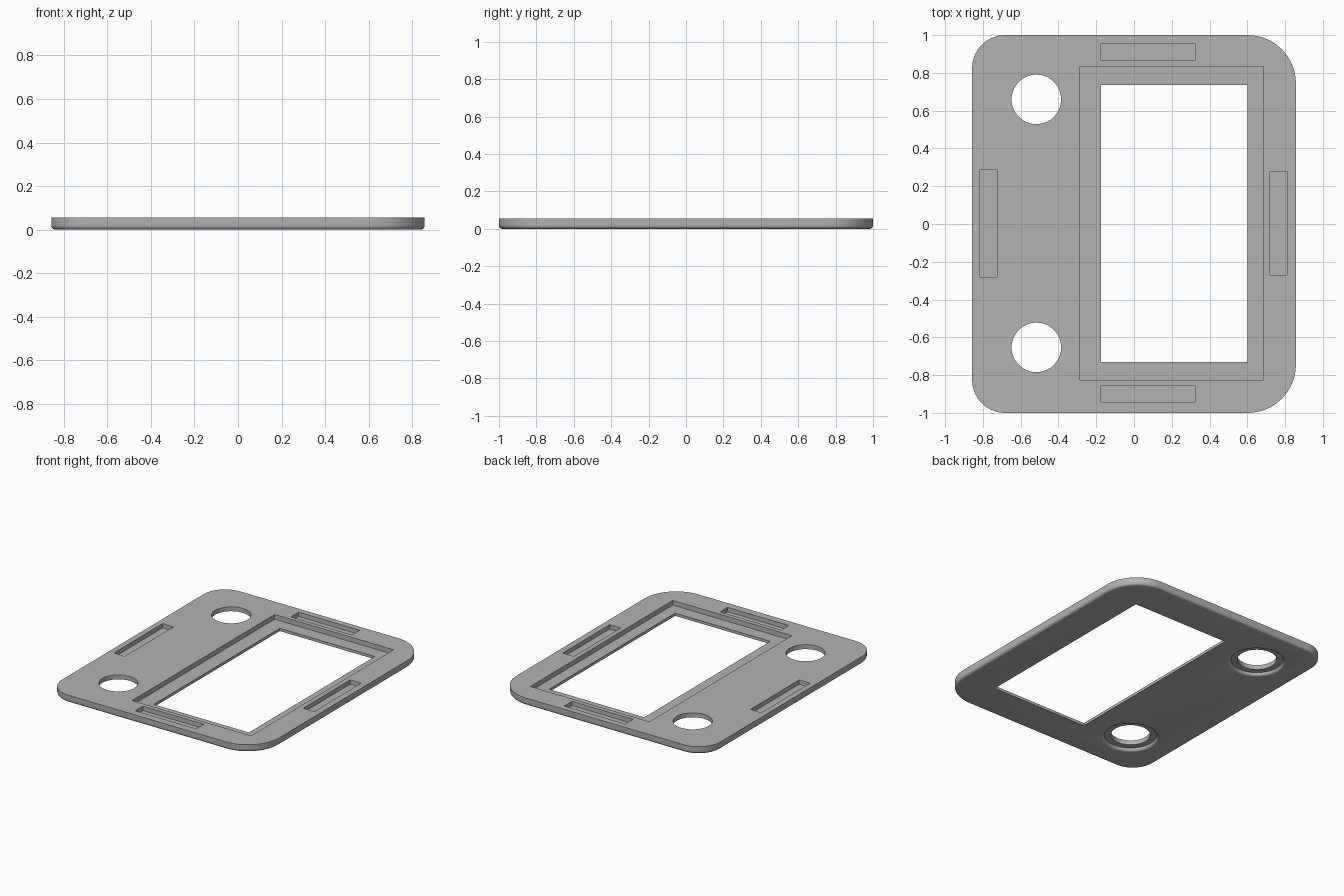
import bpy, bmesh, math

if "Cube" in bpy.data.objects:
    bpy.data.objects.remove(bpy.data.objects["Cube"])

H = 0.055          # plate thickness
FILLET = 0.02      # rounding of the lower edge
HX, HY = 0.857, 1.0

grey = bpy.data.materials.new("plain grey")
grey.diffuse_color = (0.45, 0.45, 0.45, 1)
grey.use_nodes = True
grey.node_tree.nodes["Principled BSDF"].inputs["Base Color"].default_value = grey.diffuse_color


def finish(name, bm):
    bmesh.ops.recalc_face_normals(bm, faces=bm.faces)
    me = bpy.data.meshes.new(name)
    bm.to_mesh(me)
    bm.free()
    ob = bpy.data.objects.new(name, me)
    me.materials.append(grey)
    bpy.context.collection.objects.link(ob)
    return ob


def skin(name, rings):
    """Closed solid through a stack of equal-length point rings."""
    bm = bmesh.new()
    loops = [[bm.verts.new(p) for p in ring] for ring in rings]
    n = len(loops[0])
    for a, b in zip(loops, loops[1:]):
        for i in range(n):
            j = (i + 1) % n
            bm.faces.new((a[i], a[j], b[j], b[i]))
    bm.faces.new(loops[0][::-1])
    bm.faces.new(loops[-1])
    return finish(name, bm)


def outline(inset, z, seg=16):
    """Rounded rectangle with larger corners on the right."""
    pts = []
    for k, (sx, sy, r) in enumerate([(1, 1, 0.255), (-1, 1, 0.175),
                                     (-1, -1, 0.175), (1, -1, 0.255)]):
        for i in range(seg + 1):
            a = math.pi / 2 * (k + i / seg)
            pts.append((sx * (HX - r) + (r - inset) * math.cos(a),
                        sy * (HY - r) + (r - inset) * math.sin(a), z))
    return pts


def circle(cx, cy, r, z, seg=64):
    return [(cx + r * math.cos(2 * math.pi * i / seg),
             cy + r * math.sin(2 * math.pi * i / seg), z) for i in range(seg)]


def box(name, x0, x1, y0, y1, z0, z1):
    return skin(name, [[(x0, y0, z), (x1, y0, z), (x1, y1, z), (x0, y1, z)]
                       for z in (z0, z1)])


# Plate with rounded lower edge
arc = [math.pi / 2 * i / 6 for i in range(7)]
plate = skin("cover_plate",
             [outline(FILLET * (1 - math.sin(a)), FILLET * (1 - math.cos(a))) for a in arc]
             + [outline(0, H)])

# Window, its stepped recess, and four slots in the upper face
cutters = [
    box("window_cutter", -0.175, 0.6, -0.73, 0.735, -0.1, 0.1),
    box("window_recess_cutter", -0.285, 0.685, -0.825, 0.833, 0.02, 0.1),
    box("back_slot_cutter", -0.175, 0.322, 0.865, 0.955, 0.023, 0.1),
    box("front_slot_cutter", -0.175, 0.322, -0.945, -0.857, 0.023, 0.1),
    box("left_slot_cutter", -0.815, -0.726, -0.28, 0.287, 0.023, 0.1),
    box("right_slot_cutter", 0.72, 0.81, -0.27, 0.277, 0.023, 0.1),
]

# Round holes with a flared counterbore in the lower face
for y in (-0.653, 0.66):
    flare = [circle(-0.517, y, 0.175 + 0.022 * (1 - math.sin(a)),
                    0.022 * (1 - math.cos(a))) for a in arc]
    cutters.append(skin("hole_cutter", [circle(-0.517, y, 0.197, -0.1)] + flare
                        + [circle(-0.517, y, 0.131, 0.022),
                           circle(-0.517, y, 0.131, 0.1)]))

bpy.context.view_layer.objects.active = plate
plate.select_set(True)
for c in cutters:
    m = plate.modifiers.new(c.name, 'BOOLEAN')
    m.operation = 'DIFFERENCE'
    m.solver = 'EXACT'
    m.object = c
    bpy.ops.object.modifier_apply(modifier=m.name)
for c in cutters:
    bpy.data.objects.remove(c, do_unlink=True)

bpy.ops.object.shade_smooth_by_angle(angle=math.radians(30))
